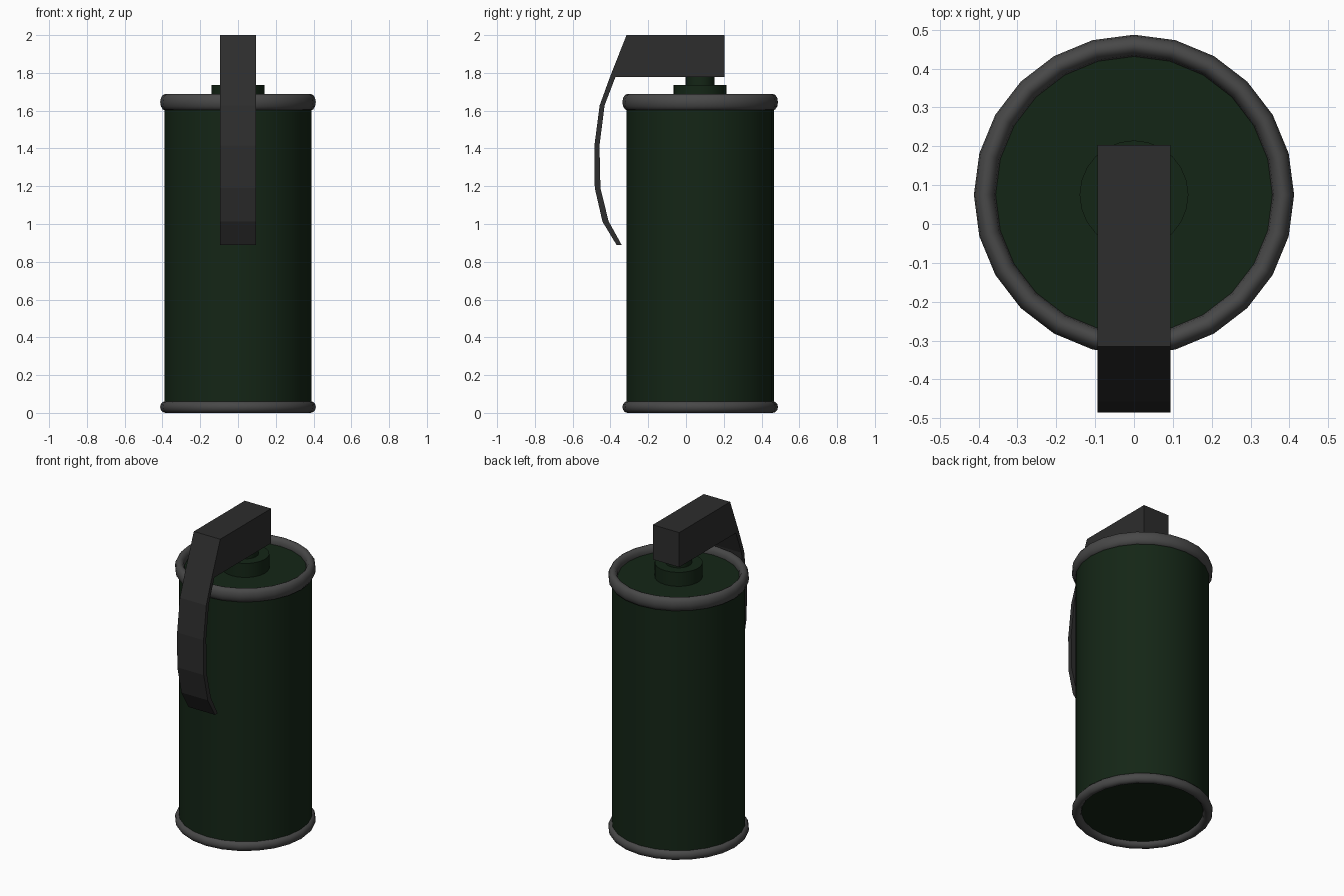
import bpy, bmesh
from math import radians

if "Cube" in bpy.data.objects:
    bpy.data.objects.remove(bpy.data.objects["Cube"])

CY = 0.075  # canister axis sits behind the origin because of the lever


def material(name, rgb):
    m = bpy.data.materials.new(name)
    m.diffuse_color = (*rgb, 1)
    m.use_nodes = True
    m.node_tree.nodes["Principled BSDF"].inputs["Base Color"].default_value = m.diffuse_color
    return m


green = material("dark_green", (0.007, 0.019, 0.008))
ring_grey = material("rim_grey", (0.065, 0.065, 0.065))
lever_grey = material("lever_grey", (0.026, 0.026, 0.026))


def cylinder(name, radius, z0, z1):
    bpy.ops.mesh.primitive_cylinder_add(vertices=24, radius=radius, depth=z1 - z0,
                                        location=(0, CY, (z0 + z1) / 2))
    ob = bpy.context.object
    ob.name = name
    ob.data.materials.append(green)
    bpy.ops.object.shade_smooth_by_angle(angle=radians(30))


def rim(name, z, half_height):
    bpy.ops.mesh.primitive_torus_add(major_segments=24, minor_segments=12,
                                     major_radius=0.384, minor_radius=0.028,
                                     location=(0, CY, z))
    ob = bpy.context.object
    ob.name = name
    ob.scale.z = half_height / 0.028
    bpy.ops.object.transform_apply(location=False, rotation=False, scale=True)
    ob.data.materials.append(ring_grey)
    bpy.ops.object.shade_smooth()


# Canister body, cap and neck
cylinder("body", 0.39, 0.03, 1.645)
cylinder("cap", 0.14, 1.63, 1.735)
cylinder("neck", 0.077, 1.73, 1.79)

# Rolled rims
rim("bottom_rim", 0.031, 0.031)
rim("top_rim", 1.645, 0.044)

# Fuse head and curved lever: one side profile (y, z) extruded across x
profile = [(0.203, 1.777), (0.203, 2.0), (-0.315, 2.0), (-0.403, 1.777),
           (-0.457, 1.628), (-0.485, 1.415), (-0.483, 1.19), (-0.442, 1.012),
           (-0.368, 0.89), (-0.341, 0.89), (-0.41, 1.015), (-0.453, 1.19),
           (-0.458, 1.415), (-0.431, 1.628), (-0.374, 1.777)]
bm = bmesh.new()
face = bm.faces.new([bm.verts.new((-0.094, y, z)) for y, z in profile])
ext = bmesh.ops.extrude_face_region(bm, geom=[face])
bmesh.ops.translate(bm, vec=(0.188, 0, 0),
                    verts=[g for g in ext["geom"] if isinstance(g, bmesh.types.BMVert)])
bmesh.ops.recalc_face_normals(bm, faces=bm.faces)
mesh = bpy.data.meshes.new("lever")
bm.to_mesh(mesh)
bm.free()
mesh.materials.append(lever_grey)
lever = bpy.data.objects.new("lever", mesh)
bpy.context.collection.objects.link(lever)
